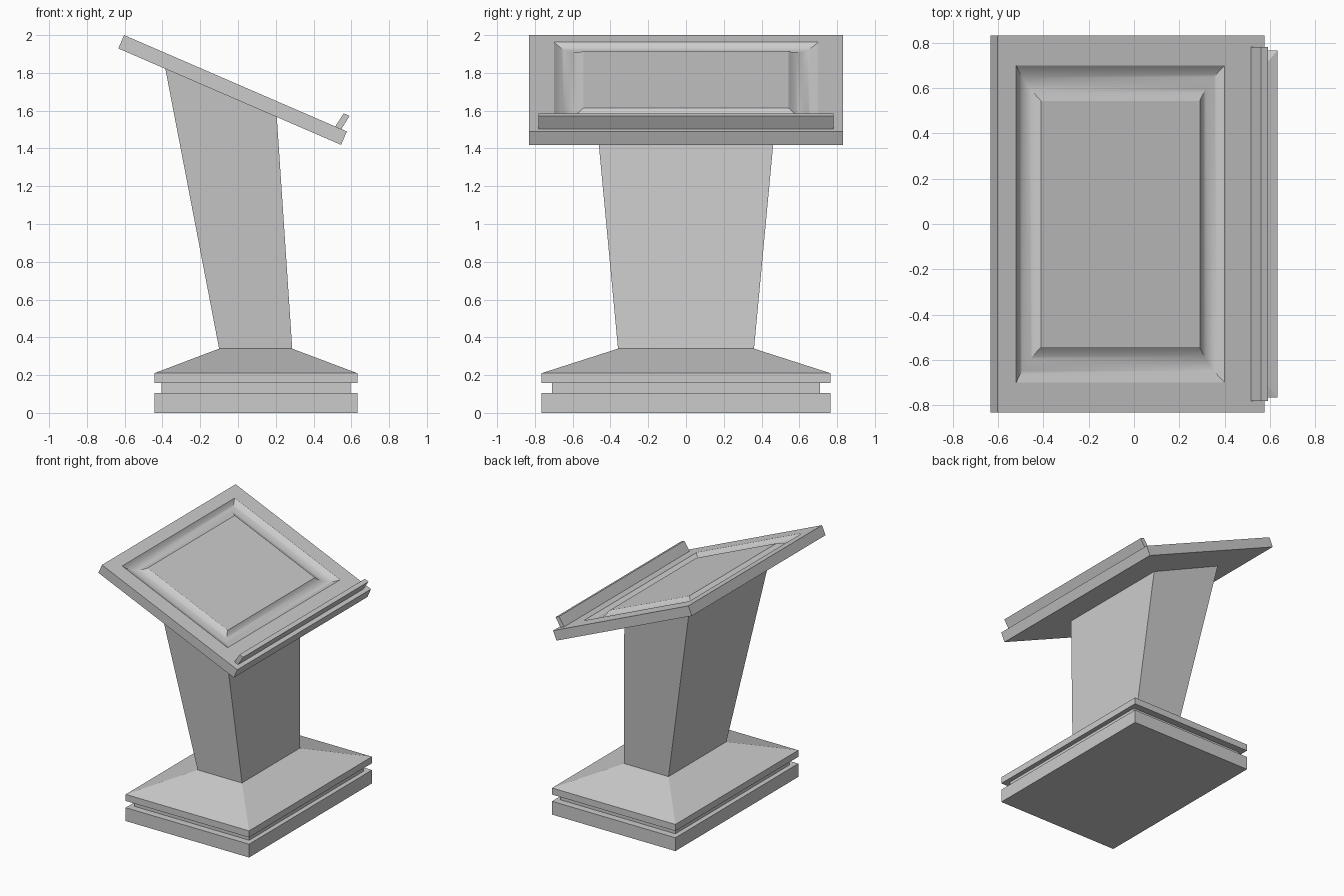
import bpy, bmesh, math
from mathutils import Vector

if "Cube" in bpy.data.objects:
    bpy.data.objects.remove(bpy.data.objects["Cube"])


def loft(name, rings):
    """Skin a stack of four-cornered rings and cap both ends."""
    bm = bmesh.new()
    loops = [[bm.verts.new(p) for p in ring] for ring in rings]
    for a, b in zip(loops, loops[1:]):
        for i in range(4):
            j = (i + 1) % 4
            bm.faces.new((a[i], a[j], b[j], b[i]))
    bm.faces.new(loops[0][::-1])
    bm.faces.new(loops[-1])
    bmesh.ops.recalc_face_normals(bm, faces=bm.faces)
    mesh = bpy.data.meshes.new(name)
    bm.to_mesh(mesh)
    bm.free()
    ob = bpy.data.objects.new(name, mesh)
    bpy.context.collection.objects.link(ob)
    return ob


def rect(x0, x1, hy, z):
    return [(x0, -hy, z), (x1, -hy, z), (x1, hy, z), (x0, hy, z)]


# Stepped plinth with a recessed band and a sloped cap
loft("base", [
    rect(-0.443, 0.632, 0.765, 0.0), rect(-0.443, 0.632, 0.765, 0.105),
    rect(-0.405, 0.595, 0.71, 0.105), rect(-0.405, 0.595, 0.71, 0.158),
    rect(-0.443, 0.632, 0.765, 0.158), rect(-0.443, 0.632, 0.765, 0.21),
    rect(-0.10, 0.287, 0.36, 0.34),
])

# Flared column, cut off at the underside of the sloping board
flare = 0.094
hy_r, hy_l = 0.36 + flare * 1.23, 0.36 + flare * 1.484
loft("column", [
    rect(-0.10, 0.287, 0.36, 0.34),
    [(-0.385, -hy_l, 1.824), (0.205, -hy_r, 1.57),
     (0.205, hy_r, 1.57), (-0.385, hy_l, 1.824)],
])

# Sloping board: u runs down the slope, n is height above its top face
origin = Vector((-0.603, 0, 2.0))
slope = math.radians(23.4)
u_dir = Vector((math.cos(slope), 0, -math.sin(slope)))
n_dir = Vector((math.sin(slope), 0, math.cos(slope)))


def board_ring(u0, u1, hy, n):
    return [origin + u_dir * u + n_dir * n + Vector((0, y, 0))
            for u, y in ((u0, -hy), (u1, -hy), (u1, hy), (u0, hy))]


rings = [board_ring(0, 1.285, 0.832, -0.077), board_ring(0, 1.285, 0.832, 0)]
# Rounded groove framing the flush centre panel
steps, depth = 12, 0.03
for i in range(steps + 1):
    t = i / steps
    rings.append(board_ring(0.091 + 0.12 * t, 1.093 - 0.12 * t,
                            0.70 - 0.157 * t, -depth * 4 * t * (1 - t)))
board = loft("reading_board", rings)
bpy.ops.object.select_all(action='DESELECT')
board.select_set(True)
bpy.context.view_layer.objects.active = board
bpy.ops.object.shade_smooth_by_angle(angle=math.radians(25))

# Leaning book stop along the low edge
loft("book_stop", [
    [(x, y, z) for x, z in ((0.513, 1.513), (0.545, 1.499),
                            (0.591, 1.572), (0.56, 1.586))]
    for y in (-0.78, 0.78)
])
